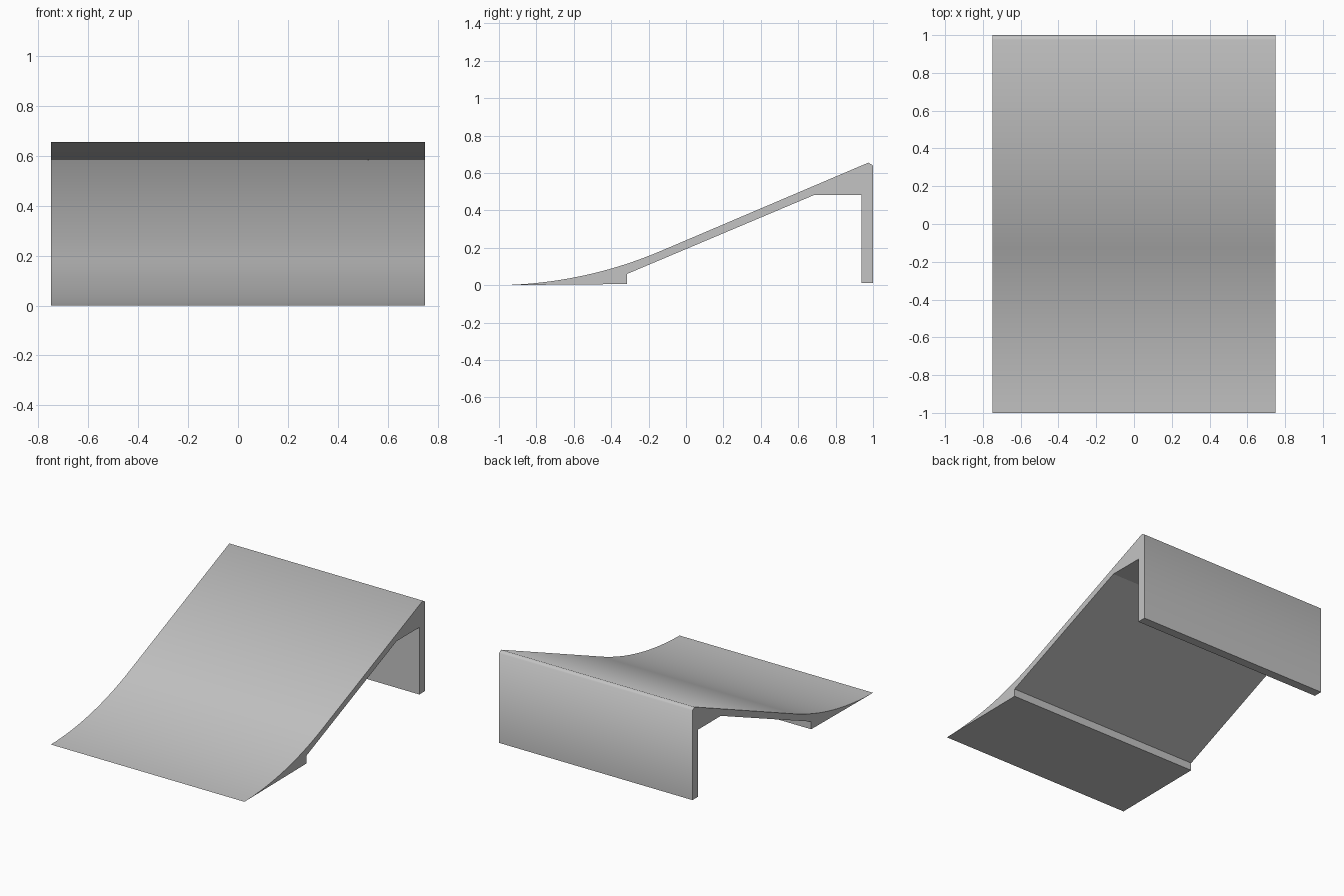
import bpy, bmesh
from mathutils import Vector

cube = bpy.data.objects.get("Cube")
if cube:
    bpy.data.objects.remove(cube, do_unlink=True)

HALF_WIDTH = 0.75
CURVE_STEPS = 16

grey = bpy.data.materials.new("plain grey")
grey.use_nodes = True
colour = (0.55, 0.55, 0.55, 1)
grey.diffuse_color = colour
grey.node_tree.nodes["Principled BSDF"].inputs["Base Color"].default_value = colour


def ease_curve(a, b, c, steps):
    """Points of a quadratic curve from a to c, pulled towards b."""
    a, b, c = Vector(a), Vector(b), Vector(c)
    for i in range(steps + 1):
        t = i / steps
        yield tuple(a * (1 - t) ** 2 + b * 2 * t * (1 - t) + c * t * t)


# Riding surface: curved entry, straight slope, chamfered lip, back panel (y, z)
upper = list(ease_curve((-1, 0), (-0.545, 0.007), (-0.127, 0.186), CURVE_STEPS))
upper += [(0.975, 0.655), (1, 0.64), (1, 0.012)]

# Underside: back leg, ledge under the lip, thin deck, front foot
lower = [(0.937, 0.012), (0.937, 0.482), (0.685, 0.482),
         (-0.315, 0.06), (-0.315, 0.006)]
profile = upper + lower

# Extrude the profile across the width
bm = bmesh.new()
right = [bm.verts.new((-HALF_WIDTH, y, z)) for y, z in profile]
left = [bm.verts.new((HALF_WIDTH, y, z)) for y, z in profile]
bm.faces.new(right)
bm.faces.new(left)
count = len(profile)
for i in range(count):
    j = (i + 1) % count
    face = bm.faces.new((right[i], right[j], left[j], left[i]))
    face.smooth = i < len(upper) - 1  # only the outer skin is smooth
bmesh.ops.recalc_face_normals(bm, faces=bm.faces)

mesh = bpy.data.meshes.new("ramp")
bm.to_mesh(mesh)
bm.free()
mesh.materials.append(grey)
ramp = bpy.data.objects.new("ramp", mesh)
bpy.context.collection.objects.link(ramp)
